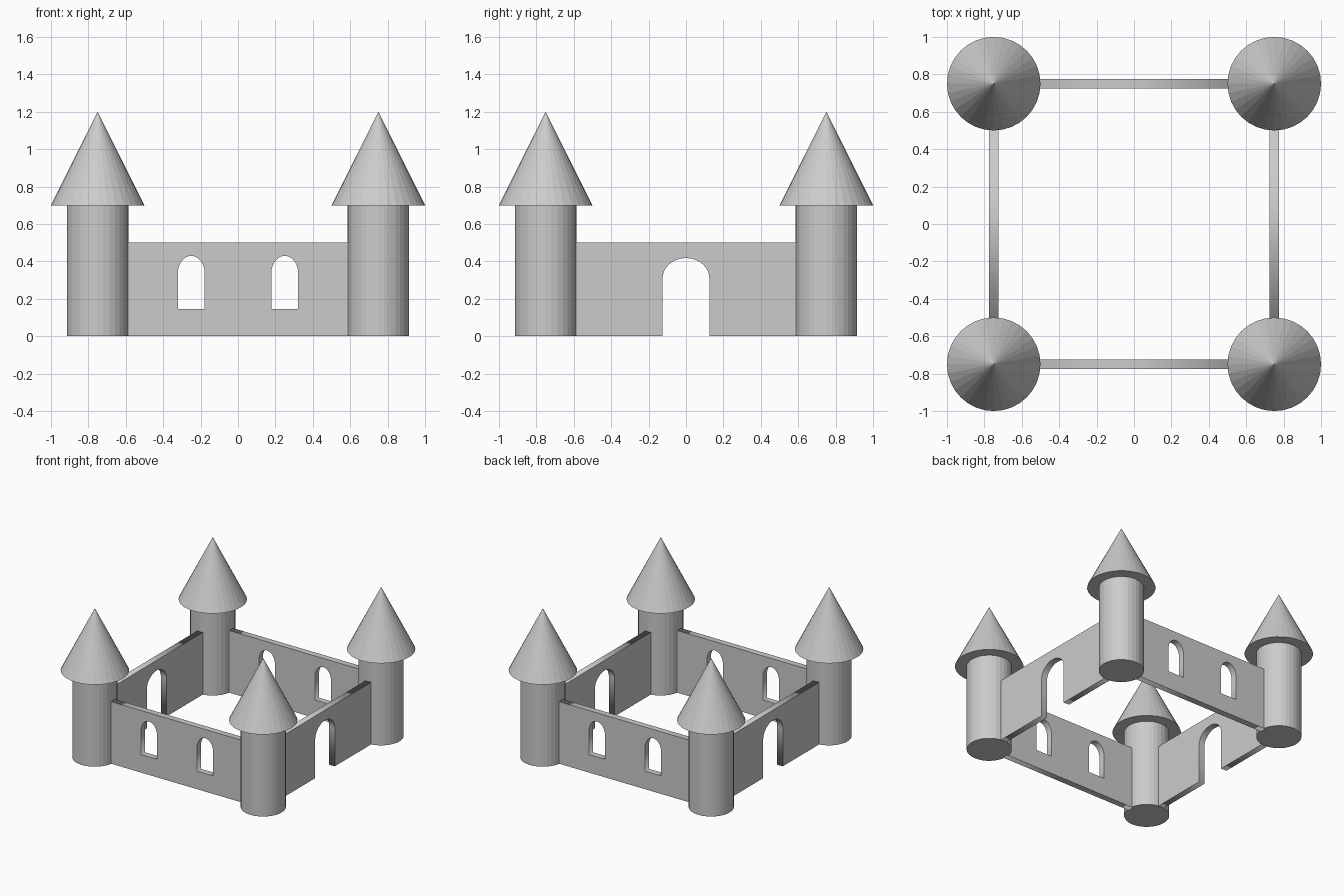
import bpy
from math import pi, cos, sin

if "Cube" in bpy.data.objects:
    bpy.data.objects.remove(bpy.data.objects["Cube"])

WALL_END = 0.60
WALL_TOP = 0.50


def arch(cx, half, bottom, spring, top, n=16):
    """Arched opening outline, going up on the right and over to the left."""
    pts = [(cx + half, bottom)]
    pts += [(cx + half * cos(pi * i / n), spring + (top - spring) * sin(pi * i / n))
            for i in range(n + 1)]
    return pts + [(cx - half, bottom)]


def wall(name, loops, location, turn):
    """Flat wall from closed outlines (inner loops become holes)."""
    curve = bpy.data.curves.new(name, 'CURVE')
    curve.dimensions = '2D'
    curve.fill_mode = 'BOTH'
    curve.extrude = 0.025
    for pts in loops:
        spline = curve.splines.new('POLY')
        spline.points.add(len(pts) - 1)
        for p, (x, z) in zip(spline.points, pts):
            p.co = (x, z, 0, 1)
        spline.use_cyclic_u = True
    obj = bpy.data.objects.new(name, curve)
    obj.location = location
    obj.rotation_euler = (pi / 2, 0, turn)
    bpy.context.collection.objects.link(obj)
    bpy.ops.object.select_all(action='DESELECT')
    obj.select_set(True)
    bpy.context.view_layer.objects.active = obj
    bpy.ops.object.convert(target='MESH')


# Corner towers with pointed roofs
for row, y in (("front", -0.75), ("back", 0.75)):
    for side, x in (("left", -0.75), ("right", 0.75)):
        bpy.ops.mesh.primitive_cylinder_add(vertices=32, radius=0.165, depth=0.7,
                                            location=(x, y, 0.35))
        bpy.context.object.name = f"{row}_{side}_tower"
        bpy.ops.mesh.primitive_cone_add(vertices=32, radius1=0.25, radius2=0, depth=0.5,
                                        location=(x, y, 0.95))
        bpy.context.object.name = f"{row}_{side}_roof"

# Front and back walls with two arched windows each
panel = [(-WALL_END, 0), (WALL_END, 0), (WALL_END, WALL_TOP), (-WALL_END, WALL_TOP)]
windows = [arch(cx, 0.072, 0.145, 0.335, 0.43) for cx in (-0.25, 0.25)]
for name, y in (("front_wall", -0.75), ("back_wall", 0.75)):
    wall(name, [panel] + windows, (0, y, 0), 0)

# Side walls with an arched gateway open to the ground
gate = arch(0, 0.125, 0, 0.31, 0.418)[::-1]
gated = [panel[0]] + gate + panel[1:]
for name, x in (("left_wall", -0.75), ("right_wall", 0.75)):
    wall(name, [gated], (x, 0, 0), pi / 2)
